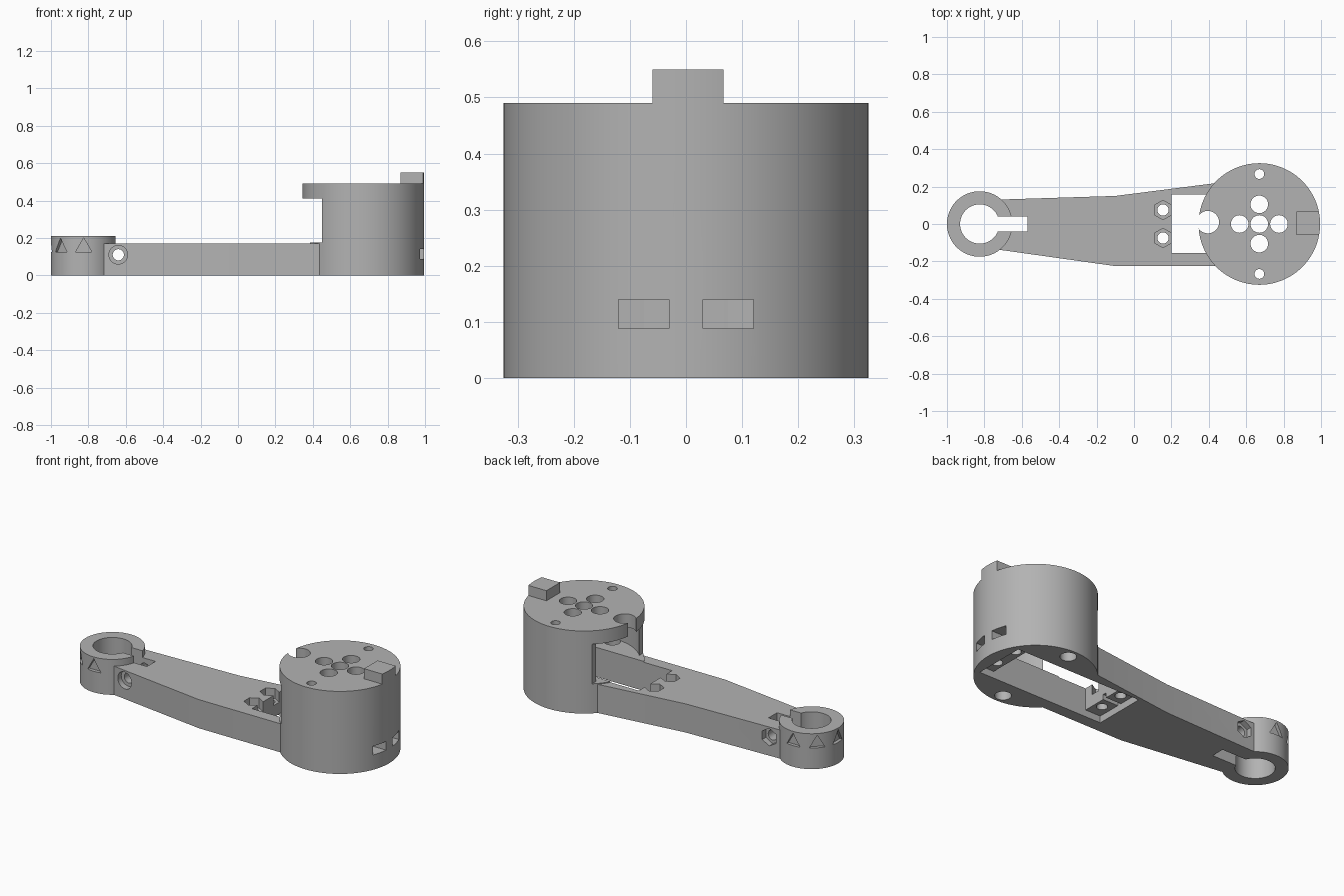
import bpy
import bmesh
from math import pi, radians, cos, sin

cube = bpy.data.objects.get("Cube")
if cube:
    bpy.data.objects.remove(cube, do_unlink=True)

grey = bpy.data.materials.new("plain grey")
grey.use_nodes = True
COLOUR = (0.45, 0.45, 0.45, 1)
grey.diffuse_color = COLOUR
grey.node_tree.nodes["Principled BSDF"].inputs["Base Color"].default_value = COLOUR

HUB = 0.67      # housing centre
RING = -0.825   # clamp ring centre


def cylinder(name, x, y, z0, z1, r, sides=64):
    bpy.ops.mesh.primitive_cylinder_add(vertices=sides, radius=r, depth=z1 - z0,
                                        location=(x, y, (z0 + z1) / 2))
    ob = bpy.context.object
    ob.name = name
    return ob


def cross_pin(name, x, y, z, r, length, sides=32, turn=0):
    """Prism lying on its side, along y before turning about z."""
    bpy.ops.mesh.primitive_cylinder_add(vertices=sides, radius=r, depth=length,
                                        location=(x, y, z), rotation=(pi / 2, 0, turn))
    ob = bpy.context.object
    ob.name = name
    return ob


def box(name, x0, x1, y0, y1, z0, z1):
    bpy.ops.mesh.primitive_cube_add(size=1, location=((x0 + x1) / 2, (y0 + y1) / 2, (z0 + z1) / 2))
    ob = bpy.context.object
    ob.name = name
    ob.scale = (x1 - x0, y1 - y0, z1 - z0)
    bpy.ops.object.transform_apply(location=False, rotation=False, scale=True)
    return ob


def plate(name, outline, height):
    bm = bmesh.new()
    face = bm.faces.new([bm.verts.new((x, y, 0)) for x, y in outline])
    top = bmesh.ops.extrude_face_region(bm, geom=[face])["geom"]
    bmesh.ops.translate(bm, vec=(0, 0, height),
                        verts=[v for v in top if isinstance(v, bmesh.types.BMVert)])
    bmesh.ops.recalc_face_normals(bm, faces=bm.faces)
    mesh = bpy.data.meshes.new(name)
    bm.to_mesh(mesh)
    bm.free()
    ob = bpy.data.objects.new(name, mesh)
    bpy.context.collection.objects.link(ob)
    return ob


def combine(target, tool, operation="DIFFERENCE"):
    tool.hide_render = True
    mod = target.modifiers.new("boolean", "BOOLEAN")
    mod.operation = operation
    mod.solver = "EXACT"
    mod.object = tool
    bpy.ops.object.select_all(action="DESELECT")
    bpy.context.view_layer.objects.active = target
    target.select_set(True)
    bpy.ops.object.modifier_apply(modifier=mod.name)
    bpy.data.objects.remove(tool, do_unlink=True)


# Drum housing: hollow shell under a thick lid, open towards the arm
body = cylinder("link_arm", HUB, 0, 0, 0.49, 0.325, 128)
combine(body, cylinder("shell_cavity", HUB, 0, 0.175, 0.41, 0.3, 128))
combine(body, box("side_opening", 0.3, 0.45, -0.4, 0.4, 0.175, 0.41))

# Tapered arm, then the clamp ring
arm = plate("arm", [(-0.74, -0.135), (-0.1, -0.225), (0.48, -0.225),
                    (0.48, 0.224), (-0.1, 0.15), (-0.74, 0.13)], 0.17)
combine(arm, cylinder("ring", RING, 0, 0, 0.21, 0.175, 96), "UNION")
combine(body, arm, "UNION")
combine(body, cylinder("ring_bore", RING, 0, -0.1, 0.3, 0.105))
combine(body, box("clamp_slot", -0.75, -0.57, -0.04, 0.04, -0.1, 0.3))

# Stop key on the lid, trimmed to the drum
key = box("stop_key", 0.87, 1.1, -0.06, 0.067, 0.45, 0.55)
combine(key, cylinder("key_trim", HUB, 0, 0.3, 0.7, 0.325, 128), "INTERSECT")
combine(body, key, "UNION")

# Motor pocket with shallow ear recesses below
combine(body, box("motor_pocket", 0.2, 0.825, -0.155, 0.157, -0.1, 0.3))
combine(body, box("ear_recess", 0.1, 0.92, -0.155, 0.157, -0.1, 0.04))
combine(body, box("cable_groove", 0.1, 0.25, -0.012, 0.012, -0.1, 0.07))

# Lid holes: hub cross, screws and the edge notch
for dx, dy in ((0, 0), (1, 0), (-1, 0), (0, 1), (0, -1)):
    combine(body, cylinder("hub_hole", HUB + 0.105 * dx, 0.105 * dy, 0.35, 0.6, 0.047, 32))
combine(body, cylinder("edge_notch", 0.395, 0.01, 0.35, 0.6, 0.06, 48))

for side in (-1, 1):
    # Lid screw holes with wider access holes through the floor
    combine(body, cylinder("lid_screw", HUB, side * 0.267, 0.35, 0.6, 0.026, 32))
    combine(body, cylinder("access_hole", HUB, side * 0.265, -0.1, 0.18, 0.044, 32))
    # Ear screws, with hex nut pockets on the arm and nut slots in the drum
    y = side * 0.075
    combine(body, cylinder("ear_screw", 0.155, y, -0.1, 0.3, 0.03, 32))
    combine(body, cylinder("nut_pocket", 0.155, y, 0.11, 0.3, 0.052, 6))
    combine(body, cylinder("ear_screw_end", 0.87, y, -0.1, 0.16, 0.03, 32))
    combine(body, box("nut_slot", 0.84, 1.1, y - 0.045, y + 0.045, 0.088, 0.14))

# Clamp bolt: through hole, round head seat in front, hex nut seat behind
combine(body, cross_pin("clamp_bolt", -0.64, 0, 0.11, 0.03, 0.6))
combine(body, cross_pin("head_seat", -0.64, -0.2, 0.11, 0.05, 0.18))
combine(body, cross_pin("nut_seat", -0.64, 0.2, 0.11, 0.052, 0.2, 6))

# Triangular marks around the ring
for degrees in range(90, 271, 45):
    a = radians(degrees)
    combine(body, cross_pin("mark", RING + 0.185 * cos(a), 0.185 * sin(a), 0.15,
                            0.05, 0.06, 3, a + pi / 2))

# Finish
body.data.materials.clear()
body.data.materials.append(grey)
for poly in body.data.polygons:
    poly.material_index = 0
bpy.ops.object.select_all(action="DESELECT")
body.select_set(True)
bpy.context.view_layer.objects.active = body
bpy.ops.object.shade_smooth_by_angle(angle=radians(25))
